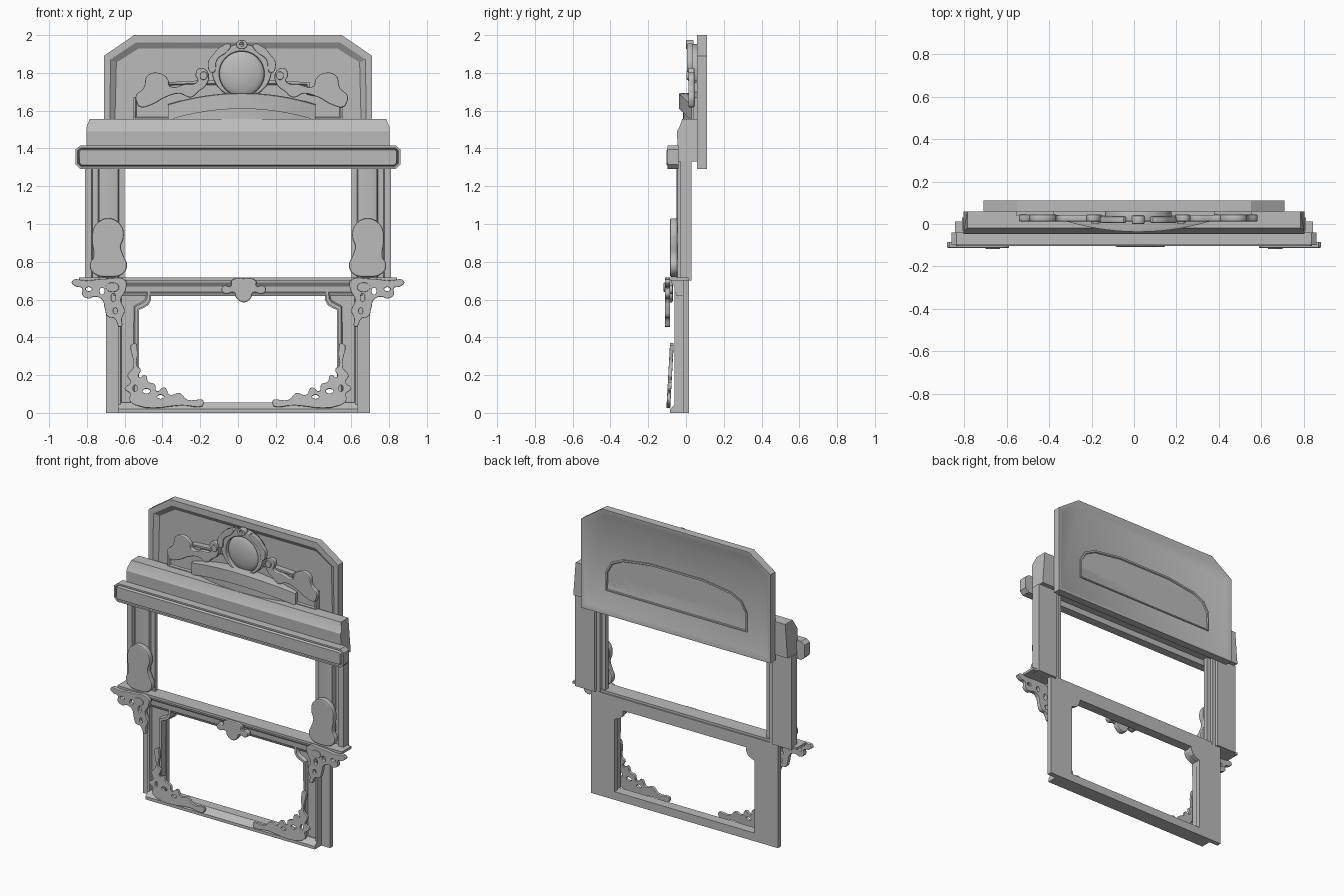
import bpy, bmesh, math
from mathutils import Vector

cube = bpy.data.objects.get("Cube")
if cube:
    bpy.data.objects.remove(cube, do_unlink=True)

gray = bpy.data.materials.new("stone_gray")
gray.use_nodes = True
gray.diffuse_color = (0.5, 0.5, 0.5, 1)
gray.node_tree.nodes["Principled BSDF"].inputs["Base Color"].default_value = (0.5, 0.5, 0.5, 1)


def finish(ob):
    ob.data.materials.clear()
    ob.data.materials.append(gray)
    bpy.ops.object.select_all(action="DESELECT")
    ob.select_set(True)
    bpy.context.view_layer.objects.active = ob
    bpy.ops.object.shade_smooth_by_angle(angle=math.radians(30))
    return ob


def link(name, data):
    ob = bpy.data.objects.new(name, data)
    bpy.context.collection.objects.link(ob)
    return ob


def extrude(name, points, direction, front=(), back=()):
    """Extrude a closed outline; front/back are (inset, depth) steps on the start/end caps."""
    bm = bmesh.new()
    start = bm.faces.new([bm.verts.new(p) for p in points])
    res = bmesh.ops.extrude_face_region(bm, geom=[start], use_keep_orig=True)["geom"]
    end = next(g for g in res if isinstance(g, bmesh.types.BMFace))
    bmesh.ops.translate(bm, vec=direction, verts=end.verts[:])
    bmesh.ops.recalc_face_normals(bm, faces=bm.faces[:])
    for face, steps in ((start, front), (end, back)):
        for inset, depth in steps:
            bmesh.ops.inset_region(bm, faces=[face], thickness=inset, depth=depth)
    mesh = bpy.data.meshes.new(name)
    bm.to_mesh(mesh)
    bm.free()
    return finish(link(name, mesh))


def plate(name, outline, y0, y1, **steps):
    return extrude(name, [(x, y0, z) for x, z in outline], (0, y1 - y0, 0), **steps)


def rail(name, profile, half):
    return extrude(name, [(-half, y, z) for y, z in profile], (2 * half, 0, 0))


def rect(x0, x1, z0, z1):
    return [(x0, z0), (x1, z0), (x1, z1), (x0, z1)]


def flip(points, side, centre=0.0):
    return [(centre + side * (x - centre), z) for x, z in points]


def ellipse(cx, cz, rx, rz, n=12):
    return [(cx + rx * math.cos(math.tau * i / n), cz + rz * math.sin(math.tau * i / n)) for i in range(n)]


def ornament(name, loops, y0, y1, bevel=0.004, tilt=0.0):
    """Carved plate from smooth closed loops; inner loops become holes."""
    cu = bpy.data.curves.new(name, "CURVE")
    cu.dimensions, cu.fill_mode, cu.resolution_u = "2D", "BOTH", 5
    cu.extrude, cu.bevel_depth, cu.bevel_resolution = (y1 - y0) / 2 - bevel, bevel, 1
    cu.offset = -bevel
    for pts in loops:
        sp = cu.splines.new("BEZIER")
        sp.bezier_points.add(len(pts) - 1)
        sp.use_cyclic_u = True
        for b, p in zip(sp.bezier_points, pts):
            b.co = (p[0], p[1], 0)
            b.handle_left_type = b.handle_right_type = "AUTO"
    ob = link(name, cu)
    ob.rotation_euler.x = math.pi / 2 + tilt
    ob.location.y = (y0 + y1) / 2
    bpy.ops.object.select_all(action="DESELECT")
    ob.select_set(True)
    bpy.context.view_layer.objects.active = ob
    bpy.ops.object.convert(target="MESH")
    return finish(bpy.context.view_layer.objects.active)


# Back panel with recessed field and a raised arched moulding behind
panel = [(-.71, 1.29), (.71, 1.29), (.71, 1.89), (.55, 2), (-.55, 2), (-.71, 1.89)]
plate("back_panel", panel, .058, .111, front=((.04, 0), (.035, -.022)),
      back=((.012, 0), (.03, -.012)))
half_arch = [(.53, 1.45), (.53, 1.58), (.49, 1.65), (.41, 1.69), (.2, 1.72)]
arch = half_arch + flip(half_arch[::-1], -1)
plate("back_moulding", arch, .095, .106, back=((.012, 0), (.004, -.007)))

# Crown moulding, pulled in slightly at the top ends
crown = rail("crown_moulding", [(.06, 1.33), (-.045, 1.33), (-.045, 1.42), (-.048, 1.49), (-.036, 1.51),
                                (-.02, 1.555), (.06, 1.555)], .803)
for v in crown.data.vertices:
    if v.co.z > 1.52:
        v.co.x *= .978

# Lower cornice bar with a raised face
bar = [(-.835, 1.29), (.835, 1.29), (.86, 1.315), (.86, 1.395), (.835, 1.415),
       (-.835, 1.415), (-.86, 1.395), (-.86, 1.315)]
plate("cornice_bar", bar, -.098, -.04, front=((.012, 0), (.006, -.012), (.006, .018)))

# Fluted upper posts
flutes = [(.81, .03), (.81, -.03), (.775, -.03), (.77, -.01), (.74, -.01), (.735, -.045), (.72, -.05),
          (.65, -.05), (.635, -.045), (.63, -.03), (.602, -.03), (.602, 0), (.63, 0), (.635, .015),
          (.66, .015), (.665, .03)]
shield = [(.685, 1.03), (.62, .995), (.605, .93), (.62, .88), (.605, .83), (.587, .78), (.61, .735),
          (.685, .72), (.76, .735), (.785, .78), (.765, .83), (.772, .9), (.77, .96), (.745, 1.005)]
lower_post = [(.7, 0), (.7, .7), (.46, .7), (.46, .6), (.475, .57), (.5, .555), (.525, .545), (.525, 0)]
inner_post = [(.635, .0), (.635, .66), (.465, .66), (.465, .6), (.48, .575), (.505, .56),
              (.53, .55), (.535, 0)]
bracket = [(.88, .695), (.86, .67), (.825, .66), (.825, .625), (.79, .605), (.76, .615), (.72, .6), (.705, .55),
           (.69, .51), (.655, .5), (.62, .455), (.615, .5), (.6, .54), (.62, .6), (.595, .65),
           (.595, .7), (.7, .71), (.8, .7)]
corner = [(.55, .37), (.532, .32), (.535, .25), (.515, .23), (.525, .19), (.49, .2), (.475, .165), (.44, .15),
          (.43, .115), (.39, .135), (.36, .095), (.31, .105), (.27, .07), (.18, .055), (.3, .04), (.54, .04),
          (.575, .07), (.57, .1), (.6, .13), (.57, .16), (.585, .2), (.555, .24)]
wing = [(.575, 1.64), (.58, 1.68), (.54, 1.72), (.52, 1.785), (.46, 1.8), (.41, 1.765), (.4, 1.73), (.32, 1.74),
        (.255, 1.755), (.265, 1.79), (.245, 1.825), (.2, 1.805), (.205, 1.74), (.25, 1.7), (.29, 1.67),
        (.35, 1.69), (.425, 1.67), (.5, 1.63), (.56, 1.62)]
C = .02  # centre line of the crest

for side, label in ((1, "left"), (-1, "right")):
    extrude(label + "_upper_post", [(x, y, .7) for x, y in flip(flutes, side)], (0, 0, .63))
    ornament(label + "_post_shield", [flip(shield, side)], -.085, -.045, .008)
    plate(label + "_lower_post", flip(lower_post, side), -.015, .016)
    plate(label + "_post_facing", flip(inner_post, side), -.06, -.014,
          front=((.018, 0), (.008, -.02)))
    holes = [ellipse(.79, .655, .016, .01, 6), ellipse(.72, .645, .013, .018, 6),
             ellipse(.66, .61, .011, .022, 6), ellipse(.65, .54, .01, .016, 6)]
    ornament(label + "_shelf_bracket", [flip(p, side) for p in [bracket] + holes], -.112, -.084)
    ornament(label + "_bracket_boss", [flip(ellipse(.665, .665, .035, .025, 8), side)], -.118, -.1)
    holes = [ellipse(.545, .13, .01, .018, 6), ellipse(.485, .115, .02, .012, 6), ellipse(.41, .085, .018, .01, 6)]
    ornament(label + "_corner_carving", [flip(p, side) for p in [corner] + holes], -.105, -.085, .003, -.055)
    ornament(label + "_crest_scroll", [flip(wing, side, C)], .012, .045, .006)
    ornament(label + "_scroll_curl", [flip(ellipse(.222, 1.785, .02, .022, 8), side, C)], .002, .02)
    ear = [(.155, 1.8), (.18, 1.85), (.15, 1.9), (.11, 1.94), (.06, 1.95), (.07, 1.92), (.13, 1.87)]
    ornament(label + "_crest_leaf", [flip([(x + C, z) for x, z in ear], side, C)], .005, .035, .005)

# Lower frame rails
plate("lower_top_rail", rect(-.5, .5, .62, .7), -.015, .016)
plate("lower_bottom_rail", rect(-.53, .53, 0, .055), -.015, .016)
rail("bottom_moulding", [(-.014, 0), (-.085, 0), (-.085, .02), (-.06, .045), (-.05, .055), (-.014, .055)], .635)
rail("mantel_moulding", [(-.014, .62), (-.05, .62), (-.055, .635), (-.06, .64), (-.062, .67), (-.078, .69),
                         (-.08, .706), (-.014, .706)], .66)
rail("mantel_shelf", [(.012, .702), (-.09, .702), (-.09, .718), (.012, .718)], .842)

# Palmette at the middle of the mantel
palmette = [(0, .585), (.04, .61), (.05, .635), (.1, .63), (.118, .655), (.1, .675), (.07, .67), (.065, .7), (0, .712)]
palmette += flip(palmette[1:-1][::-1], -1)
ornament("mantel_palmette", [[(x + .03, z) for x, z in palmette]], -.108, -.07, .007)

# Stepped pediment behind the crest
half_step = [(.555, 1.55), (.555, 1.67), (.51, 1.68), (.38, 1.7), (.38, 1.75), (.2, 1.76)]
plate("pediment", half_step + flip(half_step[::-1], -1), .04, .085, front=((.015, 0), (.008, -.01)))


# Bowed band in front of the pediment
def bow(name, half, push, bottom, drop):
    bm = bmesh.new()
    rows = []
    for i in range(17):
        t = i / 8 - 1
        y, z = push + .065 * t * t, 1.69 - drop - .06 * t * t
        low = bottom if bottom else z - .08
        rows.append([bm.verts.new((C + half * t, a, b)) for a, b in
                     ((y, low), (y, z), (y + .012, z + .004), (.075, z), (.075, low))])
    for a, b in zip(rows, rows[1:]):
        for k in range(5):
            j = (k + 1) % 5
            bm.faces.new((a[k], a[j], b[j], b[k]))
    bm.faces.new(rows[0])
    bm.faces.new(rows[-1])
    bmesh.ops.recalc_face_normals(bm, faces=bm.faces[:])
    mesh = bpy.data.meshes.new(name)
    bm.to_mesh(mesh)
    bm.free()
    finish(link(name, mesh))


bow("pediment_bow", .39, -.037, None, 0)
bow("pediment_bow_base", .37, -.017, 1.55, .02)

# Oval medallion with domed centre and a small finial
ornament("medallion_frame", [ellipse(C, 1.81, .157, .143, 16), ellipse(C, 1.795, .118, .118, 16)], .012, .065, .008)
bpy.ops.mesh.primitive_uv_sphere_add(segments=32, ring_count=16, location=(C, .045, 1.795))
dome = bpy.context.object
dome.name = "medallion_dome"
dome.scale = (.12, .035, .12)
finish(dome)
ornament("medallion_finial", [ellipse(C, 1.95, .03, .024, 8), ellipse(C, 1.952, .01, .01, 6)], .0, .04, .005)
